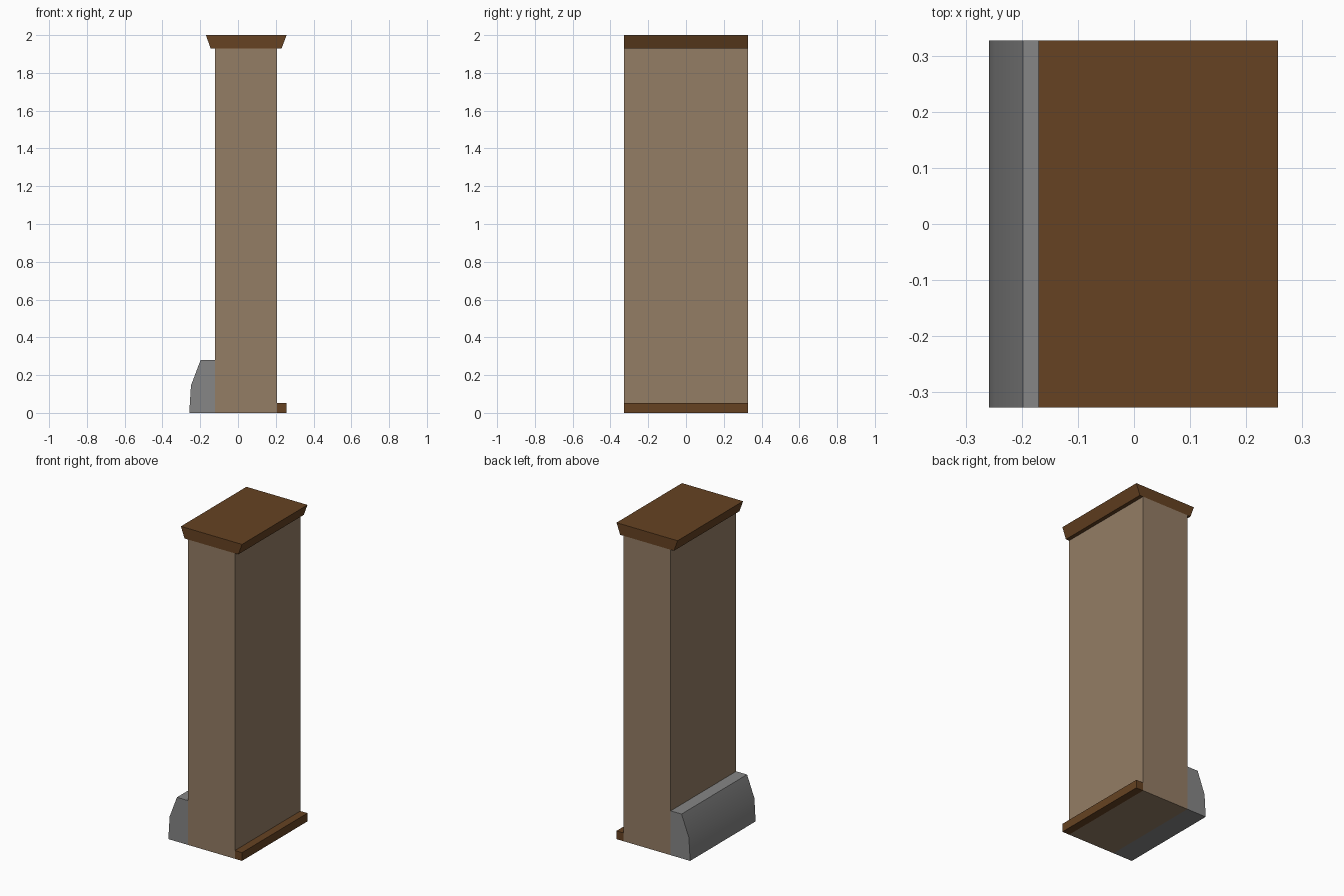
import bpy

if "Cube" in bpy.data.objects:
    bpy.data.objects.remove(bpy.data.objects["Cube"])

HALF_Y = 0.327


def material(name, rgb):
    m = bpy.data.materials.new(name)
    m.diffuse_color = (*rgb, 1)
    m.use_nodes = True
    m.node_tree.nodes["Principled BSDF"].inputs["Base Color"].default_value = m.diffuse_color
    return m


def extrude_profile(name, profile, mat, smooth=False):
    """Counter-clockwise (x, z) outline swept along the full wall length in y."""
    n = len(profile)
    verts = [(x, y, z) for y in (-HALF_Y, HALF_Y) for x, z in profile]
    faces = [tuple(range(n)), tuple(reversed(range(n, 2 * n)))]
    for i in range(n):
        j = (i + 1) % n
        faces.append((j, i, i + n, j + n))
    mesh = bpy.data.meshes.new(name)
    mesh.from_pydata(verts, [], faces)
    mesh.materials.append(mat)
    obj = bpy.data.objects.new(name, mesh)
    bpy.context.collection.objects.link(obj)
    if smooth:
        bpy.ops.object.select_all(action='DESELECT')
        obj.select_set(True)
        bpy.context.view_layer.objects.active = obj
        bpy.ops.object.shade_smooth_by_angle(angle=0.52)
    return obj


tan = material("tan wall", (0.296, 0.205, 0.130))
brown = material("dark brown trim", (0.133, 0.055, 0.016))
grey = material("concrete grey", (0.238, 0.238, 0.238))

# Main wall slab
extrude_profile("wall", [(-0.122, 0), (0.207, 0), (0.207, 1.93), (-0.122, 1.93)], tan)

# Flared cap on top of the wall
extrude_profile("cap", [(-0.145, 1.93), (0.231, 1.93), (0.257, 2.0), (-0.17, 2.0)], brown)

# Skirting board at the foot of the inner side
extrude_profile("skirting", [(0.207, 0), (0.257, 0), (0.257, 0.052), (0.207, 0.052)], brown)

# Concrete kerb at the foot of the outer side
extrude_profile("kerb", [(-0.258, 0), (-0.122, 0), (-0.122, 0.28),
                         (-0.198, 0.28), (-0.249, 0.145)], grey, smooth=True)
